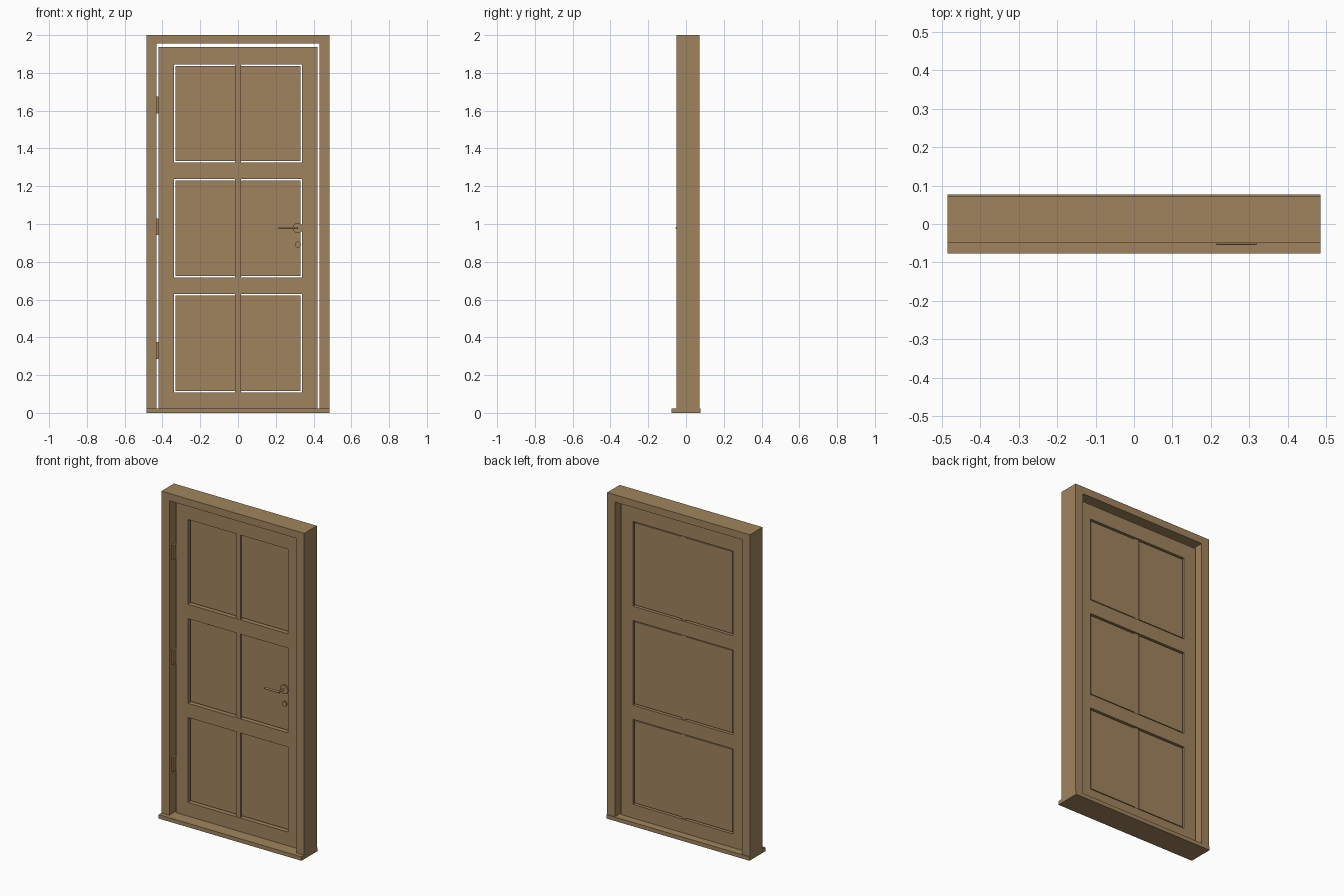
import bpy
from math import pi

cube = bpy.data.objects.get("Cube")
if cube:
    bpy.data.objects.remove(cube, do_unlink=True)

wood = bpy.data.materials.new("tan_wood")
wood.use_nodes = True
COLOUR = (0.352, 0.231, 0.112, 1)
wood.diffuse_color = COLOUR
wood.node_tree.nodes["Principled BSDF"].inputs["Base Color"].default_value = COLOUR


def box(name, x, y, z):
    """Box from (min, max) ranges."""
    bpy.ops.mesh.primitive_cube_add(size=1, location=[sum(r) / 2 for r in (x, y, z)])
    ob = bpy.context.object
    ob.name = name
    ob.scale = [r[1] - r[0] for r in (x, y, z)]
    bpy.ops.object.transform_apply(location=False, rotation=False, scale=True)
    ob.data.materials.append(wood)
    return ob


def rod(name, centre, radius, length, rotation):
    bpy.ops.mesh.primitive_cylinder_add(vertices=32, radius=radius, depth=length,
                                        location=centre, rotation=rotation)
    ob = bpy.context.object
    ob.name = name
    ob.data.materials.append(wood)
    bpy.ops.object.shade_smooth_by_angle()
    return ob


def prism(name, outline, y):
    """Extrude an x-z outline through the y range."""
    n = len(outline)
    verts = [(px, d, pz) for d in y for px, pz in outline]
    faces = [list(range(n)), list(range(2 * n - 1, n - 1, -1))]
    faces += [(i, i + n, (i + 1) % n + n, (i + 1) % n) for i in range(n)]
    mesh = bpy.data.meshes.new(name)
    mesh.from_pydata(verts, [], faces)
    ob = bpy.data.objects.new(name, mesh)
    bpy.context.collection.objects.link(ob)
    mesh.materials.append(wood)
    return ob


# Sill and surrounding frame
HALF, INNER, SILL = 0.485, 0.432, 0.024
box("sill", (-HALF, HALF), (-0.077, 0.077), (0, SILL))
prism("door_frame", [(-HALF, SILL), (-HALF, 2), (HALF, 2), (HALF, SILL),
                     (INNER, SILL), (INNER, 1.955), (-INNER, 1.955), (-INNER, SILL)],
      (-0.05, 0.072))

# Door leaf with three openings cut through it
FRONT, BACK = 0.0, 0.03
leaf = box("door_leaf", (-0.421, 0.421), (FRONT, BACK), (SILL, 1.936))
rows = [(0.108, 0.63), (0.717, 1.237), (1.325, 1.845)]
for number, (low, high) in enumerate(rows, 1):
    cutter = box(f"opening_cutter_{number}", (-0.34, 0.34), (-0.1, 0.1), (low, high))
    cutter.hide_render = True
    cutter.hide_viewport = True
    cut = leaf.modifiers.new(cutter.name, 'BOOLEAN')
    cut.object = cutter
    cut.solver = 'EXACT'
bpy.context.view_layer.objects.active = leaf
for name in [m.name for m in leaf.modifiers]:
    bpy.ops.object.modifier_apply(modifier=name)
for ob in [o for o in bpy.data.objects if o.name.startswith("opening_cutter")]:
    bpy.data.objects.remove(ob, do_unlink=True)

# Mullions and loose panels, with a fine gap around each panel
GAP = 0.008
for number, (low, high) in enumerate(rows, 1):
    box(f"mullion_{number}", (-0.015, 0.015), (0.002, 0.021), (low, high))
    for side, x in (("right", (-0.34 + GAP, -0.015)), ("left", (0.015, 0.34 - GAP))):
        box(f"panel_{side}_{number}", x, (0.014, 0.024), (low + GAP, high - GAP))

# Hinges bridging the gap on one side
for number, z in enumerate((0.33, 0.985, 1.63), 1):
    box(f"hinge_{number}", (-0.435, -0.42), (-0.03, 0.015), (z - 0.044, z + 0.044))

# Handle and keyhole
HX, HZ = 0.317, 0.979
FACING = (pi / 2, 0, 0)
rod("handle_rosette", (HX, -0.003, HZ), 0.027, 0.008, FACING)
rod("handle_shaft", (HX - 0.006, -0.025, HZ), 0.006, 0.05, FACING)
rod("handle_lever", (HX - 0.051, -0.049, HZ), 0.006, 0.104, (0, pi / 2, 0))
rod("keyhole_rosette", (HX, -0.002, 0.891), 0.016, 0.006, FACING)
